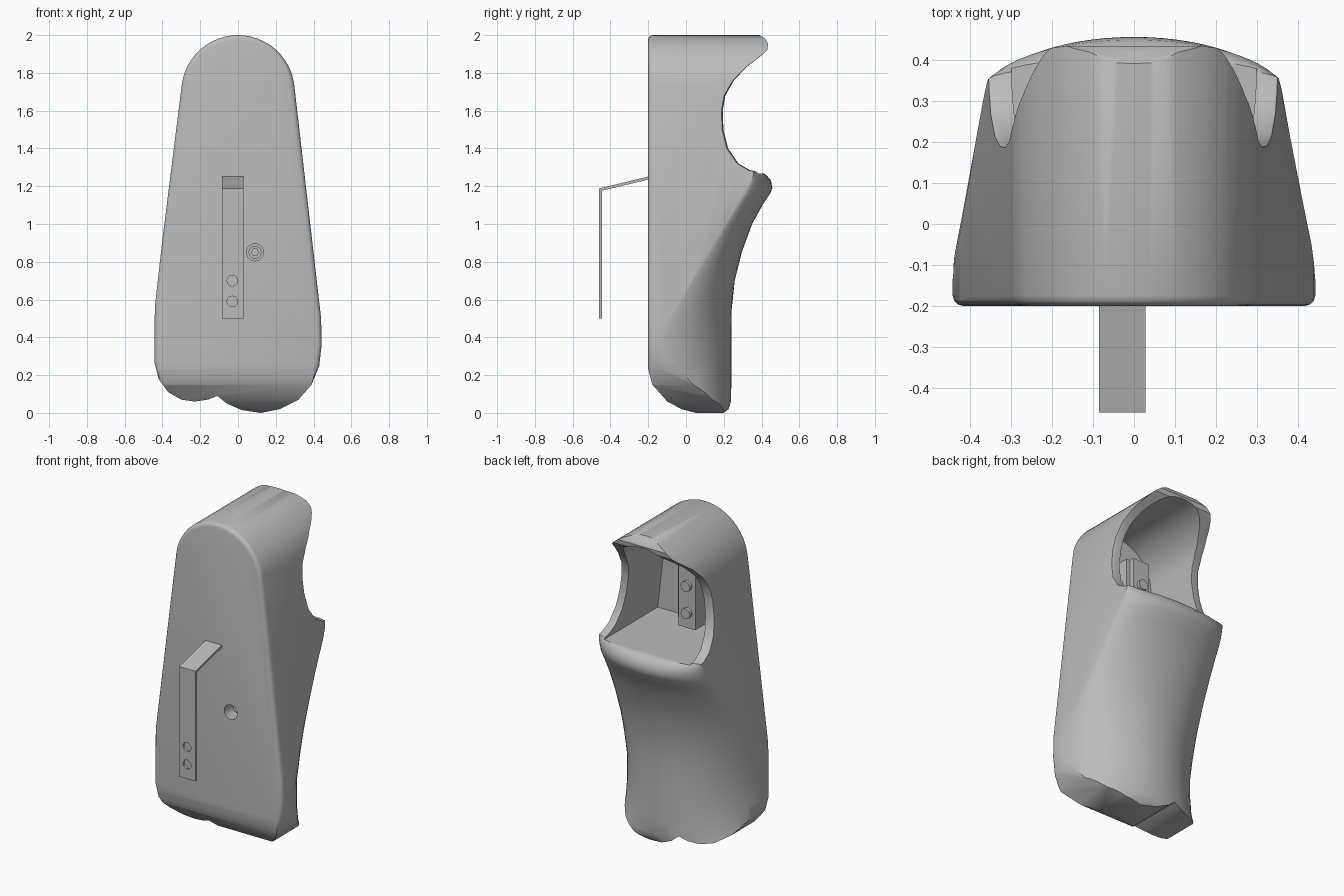
import bpy, bmesh
from math import sin, cos, pi, radians, sqrt
from mathutils import Matrix

if "Cube" in bpy.data.objects:
    bpy.data.objects.remove(bpy.data.objects["Cube"])

grey = bpy.data.materials.new("light_grey")
grey.use_nodes = True
colour = (0.5, 0.5, 0.5, 1)
grey.diffuse_color = colour
grey.node_tree.nodes["Principled BSDF"].inputs["Base Color"].default_value = colour


def finish(bm, name):
    bmesh.ops.recalc_face_normals(bm, faces=bm.faces)
    mesh = bpy.data.meshes.new(name)
    bm.to_mesh(mesh)
    bm.free()
    mesh.materials.append(grey)
    obj = bpy.data.objects.new(name, mesh)
    bpy.context.collection.objects.link(obj)
    return obj


def prism(name, outline, y0, y1, bevel=0):
    """Extrude an XZ outline along y, optionally rounding its front rim."""
    bm = bmesh.new()
    face = bm.faces.new([bm.verts.new((x, y0, z)) for x, z in outline])
    rim = list(face.edges)
    made = bmesh.ops.extrude_face_region(bm, geom=[face], use_keep_orig=True)["geom"]
    bmesh.ops.translate(bm, vec=(0, y1 - y0, 0),
                        verts=[g for g in made if isinstance(g, bmesh.types.BMVert)])
    bmesh.ops.recalc_face_normals(bm, faces=bm.faces)
    if bevel:
        bmesh.ops.bevel(bm, geom=rim, offset=bevel, segments=3, profile=0.5, affect="EDGES")
    return finish(bm, name)


def box(name, x, y, z):
    return prism(name, [(x[0], z[0]), (x[1], z[0]), (x[1], z[1]), (x[0], z[1])], *y)


def rod(name, x, z, y0, y1, radius, sides=20):
    return prism(name, [(x + radius * cos(2 * pi * i / sides), z + radius * sin(2 * pi * i / sides))
                        for i in range(sides)], y0, y1)


def boolean(target, tool, operation):
    mod = target.modifiers.new(operation.lower(), "BOOLEAN")
    mod.operation, mod.solver, mod.object = operation, "EXACT", tool
    bpy.context.view_layer.objects.active = target
    bpy.ops.object.modifier_apply(modifier=mod.name)
    bpy.data.objects.remove(tool)


def arch(radius, centre, start):
    return [(radius * cos(a), centre + radius * sin(a))
            for a in (radians(start + i * (180 - 2 * start) / 24) for i in range(25))]


# Front silhouette: round top, widening sides, two lobes at the foot
lobes = [(-.44, .6), (-.443, .27), (-.42, .18), (-.37, .11), (-.3, .07), (-.23, .06),
         (-.16, .07), (-.11, .09), (-.06, .05), (.02, .015), (.12, 0), (.22, .02),
         (.32, .07), (.39, .15), (.43, .25), (.443, .36), (.44, .5)]
body = prism("body_shell", arch(.3, 1.7, 7) + lobes, -.2, .6, .025)

# Back profile as (height, depth): foot, grip, cup lip, concave opening, hood
back = [(-.01, .19), (.02, .225), (.06, .238), (.15, .24), (.27, .24), (.4, .24), (.55, .242),
        (.7, .258), (.85, .295), (1, .35), (1.1, .405), (1.16, .445), (1.19, .457), (1.23, .45),
        (1.26, .425), (1.278, .39), (1.285, .34), (1.32, .28), (1.4, .225), (1.5, .2), (1.6, .196),
        (1.68, .21), (1.76, .255), (1.83, .32), (1.9, .41), (1.92, .43), (1.95, .435),
        (1.98, .42), (1.995, .395), (2.02, .38)]


def section(z, depth):
    t = min(1, max(0, (.27 - z) / .27))
    front = -.21 + .3 * (1 - sqrt(1 - t * t))
    side = max(front + .02, min(-.2 + .64 * (z - .42), depth - .04))
    width = .447 - .112 * max(0, z - .5)
    power = .3 if z > 1.28 else 1
    if z > 1.7:
        width = .31
    half = [(width, front)]
    for i in range(17):
        a = pi / 2 * i / 16
        half.append((width * max(cos(a), 0) ** power, side + (depth - side) * sin(a) ** power))
    half[-1] = (0, depth)
    return half + [(-x, y) for x, y in reversed(half[:-1])]


bm = bmesh.new()
rings = [[bm.verts.new((x, y, z)) for x, y in section(z, d)] for z, d in back]
for low, high in zip(rings, rings[1:]):
    for i in range(len(low)):
        j = (i + 1) % len(low)
        bm.faces.new((low[i], low[j], high[j], high[i]))
bm.faces.new(rings[0])
bm.faces.new(rings[-1])
boolean(body, finish(bm, "back_form"), "INTERSECT")

# Open chamber under the hood, and the screw recess in the front
boolean(body, prism("chamber", arch(.25, 1.69, 6) + [(-.3, 1.268), (.3, 1.268)], -.15, .8), "DIFFERENCE")
boolean(body, rod("recess", .09, .85, -.3, -.1, .045), "DIFFERENCE")

# Recessed screw with a hexagonal nut
rod("recessed_screw", .09, .85, -.13, -.095, .034)
rod("recessed_nut", .09, .85, -.15, -.125, .022, 6)

# Bent lever on the front, with two holes
bm = bmesh.new()
path = [(-.18, 1.256), (-.462, 1.188), (-.462, .5), (-.446, .5), (-.446, 1.176), (-.18, 1.24)]
path = [(max(y, -.46), z) for y, z in path]
side = bm.faces.new([bm.verts.new((-.085, y, z)) for y, z in path])
made = bmesh.ops.extrude_face_region(bm, geom=[side], use_keep_orig=True)["geom"]
bmesh.ops.translate(bm, vec=(.113, 0, 0), verts=[g for g in made if isinstance(g, bmesh.types.BMVert)])
lever = finish(bm, "front_lever")
for z in (.59, .7):
    boolean(lever, rod("lever_hole", -.03, z, -.5, -.4, .028), "DIFFERENCE")

# Switch block inside the chamber, with two bolts
box("switch_block", (-.085, .03), (-.16, .03), (1.295, 1.72))
box("switch_plate", (-.085, .055), (-.16, 0), (1.33, 1.72))
for i, z in enumerate((1.39, 1.56)):
    rod("switch_bolt_%d" % (i + 1), -.03, z, .02, .05, .032)

# Smooth shading with sharp creases
for obj in bpy.context.collection.objects:
    if obj.type == "MESH" and obj.data.materials and obj.data.materials[0] == grey:
        bpy.ops.object.select_all(action="DESELECT")
        obj.select_set(True)
        bpy.context.view_layer.objects.active = obj
        bpy.ops.object.shade_smooth_by_angle(angle=radians(35))
